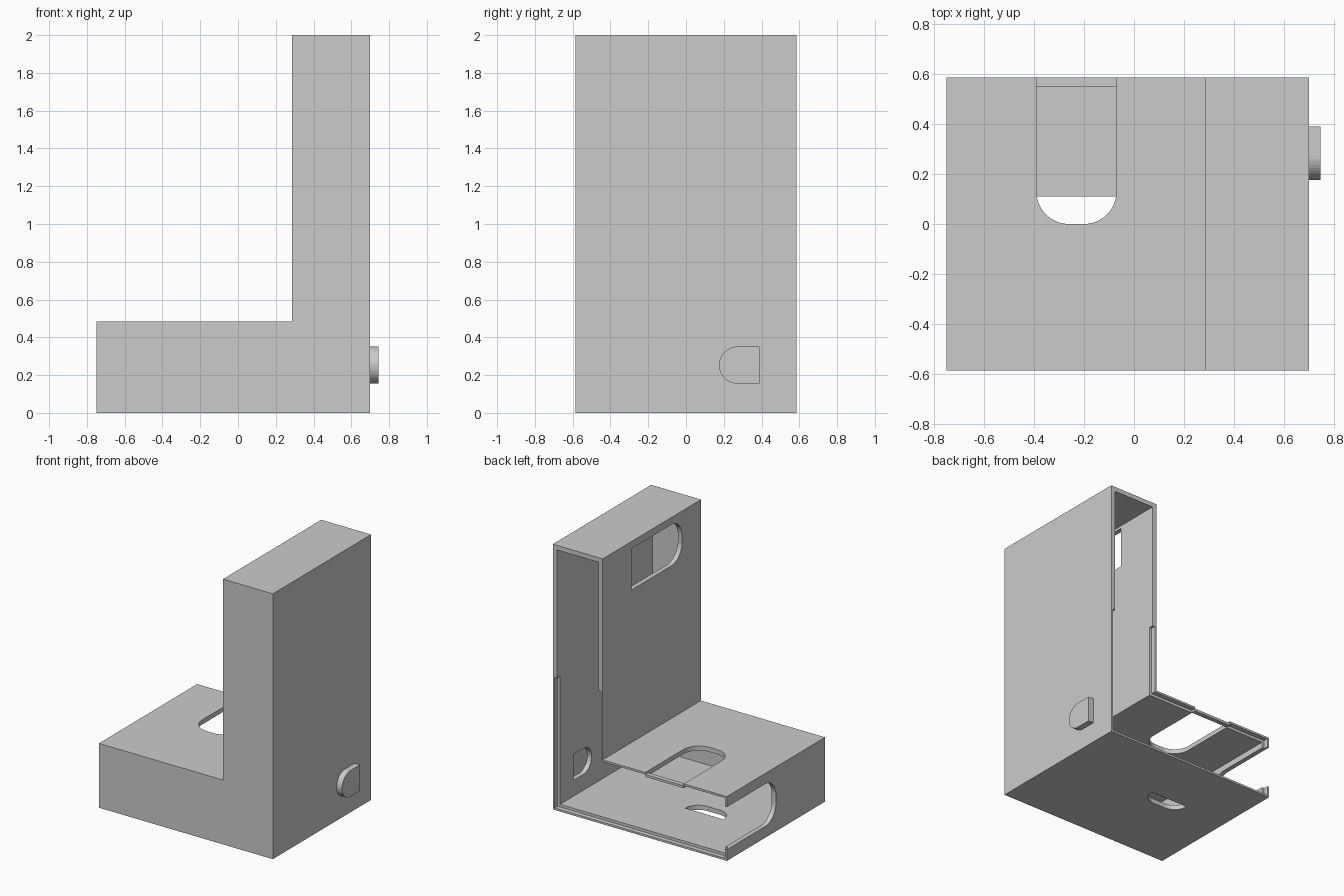
import bpy, bmesh, math

if "Cube" in bpy.data.objects:
    bpy.data.objects.remove(bpy.data.objects["Cube"])

T = 0.035    # wall thickness
LIP = 0.015  # thin outer lip around the open back


def prism(name, pts, axis, lo, hi):
    """Extrude a 2D outline along x (pts = y,z), y (pts = x,z) or z (pts = x,y)."""
    place = {'x': lambda u, v, d: (d, u, v),
             'y': lambda u, v, d: (u, d, v),
             'z': lambda u, v, d: (u, v, d)}[axis]
    bm = bmesh.new()
    face = bm.faces.new([bm.verts.new(place(u, v, lo)) for u, v in pts])
    ext = bmesh.ops.extrude_face_region(bm, geom=[face])
    shift = place(0, 0, hi - lo)
    bmesh.ops.translate(bm, vec=shift,
                        verts=[g for g in ext['geom'] if isinstance(g, bmesh.types.BMVert)])
    bmesh.ops.recalc_face_normals(bm, faces=bm.faces)
    mesh = bpy.data.meshes.new(name)
    bm.to_mesh(mesh)
    bm.free()
    ob = bpy.data.objects.new(name, mesh)
    bpy.context.collection.objects.link(ob)
    return ob


def cut(target, cutter):
    mod = target.modifiers.new("cut", 'BOOLEAN')
    mod.operation, mod.solver, mod.object = 'DIFFERENCE', 'EXACT', cutter
    bpy.context.view_layer.objects.active = target
    bpy.ops.object.modifier_apply(modifier=mod.name)
    bpy.data.objects.remove(cutter)


def l_shape(inset, top):
    """L outline in x,z, shrunk by the inset."""
    a, b, c = -0.75 + inset, 0.285 + inset, 0.70 - inset
    return [(a, inset), (c, inset), (c, top), (b, top), (b, 0.485 - inset), (a, 0.485 - inset)]


def u_shape(u0, u1, mid, half, r, n=12):
    """Rounded at u0, square at u1."""
    pts = [(u1, mid - half)]
    for side in (-1, 1):
        arc = []
        for i in range(n + 1):
            t = math.pi / 2 * i / n
            arc.append((u0 + r - r * math.sin(t), mid + side * (half - r + r * math.cos(t))))
        pts += arc if side < 0 else arc[::-1]
    pts.append((u1, mid + half))
    out = []
    for p in pts:  # drop coincident points
        if not out or math.dist(p, out[-1]) > 1e-5:
            out.append(p)
    return out


def swap(pts):
    return [(v, u) for u, v in pts]


# hollow L-shaped housing, open at the back
housing = prism("housing", l_shape(0, 2.0), 'y', -0.585, 0.585)
cut(housing, prism("cavity", l_shape(T, 2.0 - T), 'y', -0.585 + T, 0.7))
# stepped rim on the lower half of the back edge
cut(housing, prism("rim_step", l_shape(LIP, 1.0), 'y', 0.55, 0.7))

# slots in the base top, base end and tower wall
cut(housing, prism("top_slot", swap(u_shape(0, 0.7, -0.23, 0.16, 0.13)), 'z', 0.4, 0.6))
cut(housing, prism("end_slot", u_shape(0, 0.7, 0.245, 0.16, 0.13), 'x', -0.8, -0.68))
cut(housing, prism("tower_slot", u_shape(-0.36, 0.24, 1.79, 0.155, 0.13), 'x', 0.2, 0.4))
# floor opening and button hole
cut(housing, prism("floor_hole", swap(u_shape(0, 0.11, -0.23, 0.16, 0.109)), 'z', -0.1, 0.1))
button_outline = u_shape(0.175, 0.39, 0.253, 0.098, 0.098)
cut(housing, prism("button_hole", button_outline, 'x', 0.6, 0.8))

# button closing the hole on the right side
prism("button", button_outline, 'x', 0.70, 0.745)

# thin bridge across the open end of the top slot
prism("slot_bridge", [(-0.39, 0.55), (-0.07, 0.55), (-0.07, 0.585), (-0.39, 0.585)],
      'z', 0.452, 0.47)
